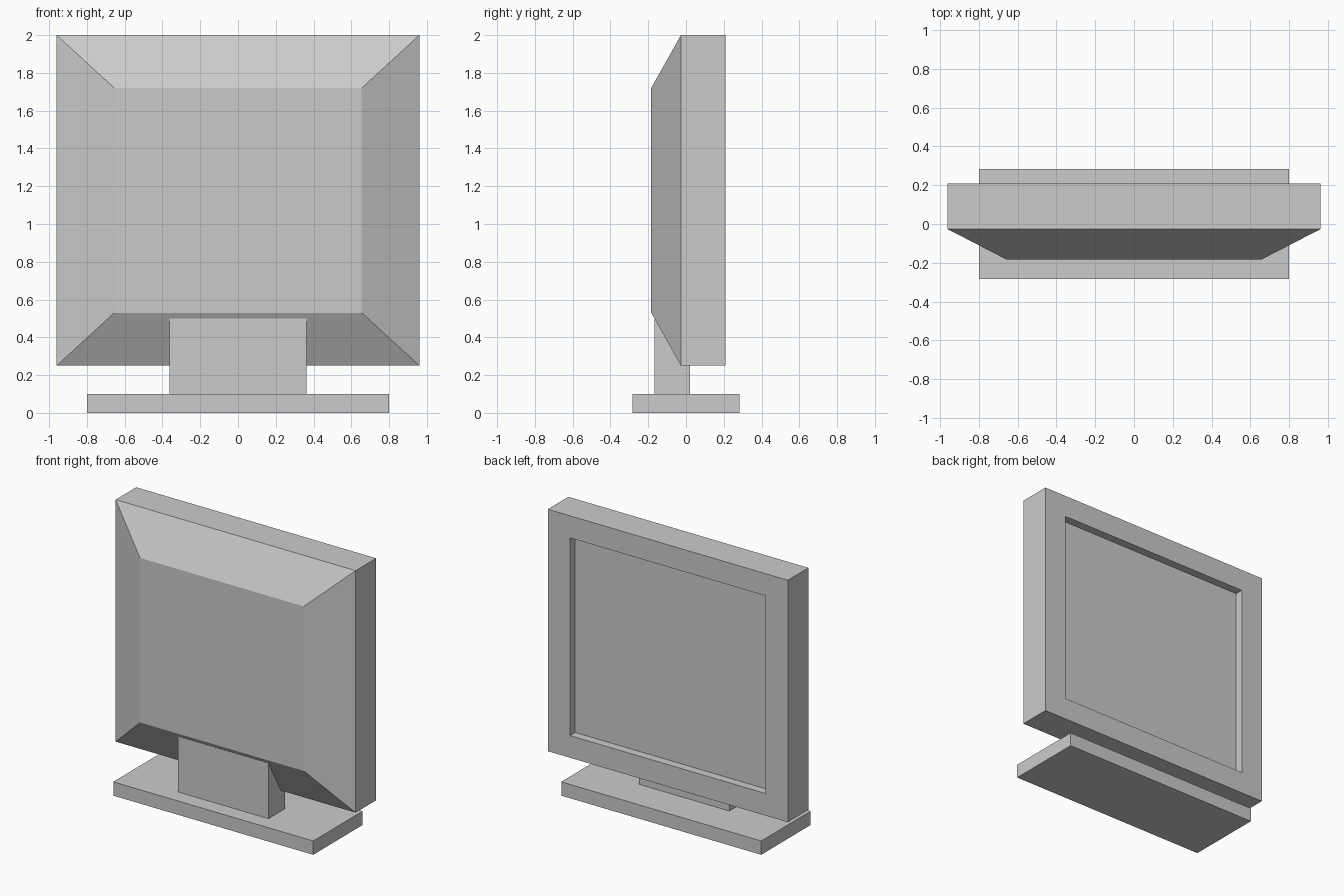
import bpy, bmesh
from mathutils import Vector

if "Cube" in bpy.data.objects:
    bpy.data.objects.remove(bpy.data.objects["Cube"])


def finish(name, bm):
    bmesh.ops.recalc_face_normals(bm, faces=bm.faces)
    mesh = bpy.data.meshes.new(name)
    bm.to_mesh(mesh)
    bm.free()
    obj = bpy.data.objects.new(name, mesh)
    bpy.context.collection.objects.link(obj)
    return obj


def box_bm(hx, y0, y1, z0, z1):
    bm = bmesh.new()
    bmesh.ops.create_cube(bm, size=1)
    for v in bm.verts:
        v.co = Vector((2 * hx * v.co.x,
                       y0 + (v.co.y + 0.5) * (y1 - y0),
                       z0 + (v.co.z + 0.5) * (z1 - z0)))
    return bm


def face_towards(bm, y):
    bm.normal_update()
    return max(bm.faces, key=lambda f: f.normal.y * y)


# Foot plate and neck
finish("base", box_bm(0.80, -0.283, 0.283, 0.0, 0.10))
finish("neck", box_bm(0.362, -0.168, 0.022, 0.10, 0.50))

# Casing with tapered shell and recessed screen
bm = box_bm(0.96, -0.027, 0.208, 0.25, 2.0)

shell = face_towards(bm, -1)
shell = bmesh.ops.extrude_discrete_faces(bm, faces=[shell])["faces"][0]
for v in shell.verts:
    v.co.x *= 0.655 / 0.96
    v.co.y = -0.184
    v.co.z = 1.125 + (v.co.z - 1.125) * 0.595 / 0.875

screen = face_towards(bm, 1)
bmesh.ops.inset_region(bm, faces=[screen], thickness=0.17)
for v in screen.verts:
    v.co.x = 0.783 if v.co.x > 0 else -0.783
    v.co.z = 1.84 if v.co.z > 1 else 0.41
screen = bmesh.ops.extrude_discrete_faces(bm, faces=[screen])["faces"][0]
bmesh.ops.translate(bm, verts=screen.verts, vec=(0, -0.06, 0))

finish("monitor_casing", bm)
